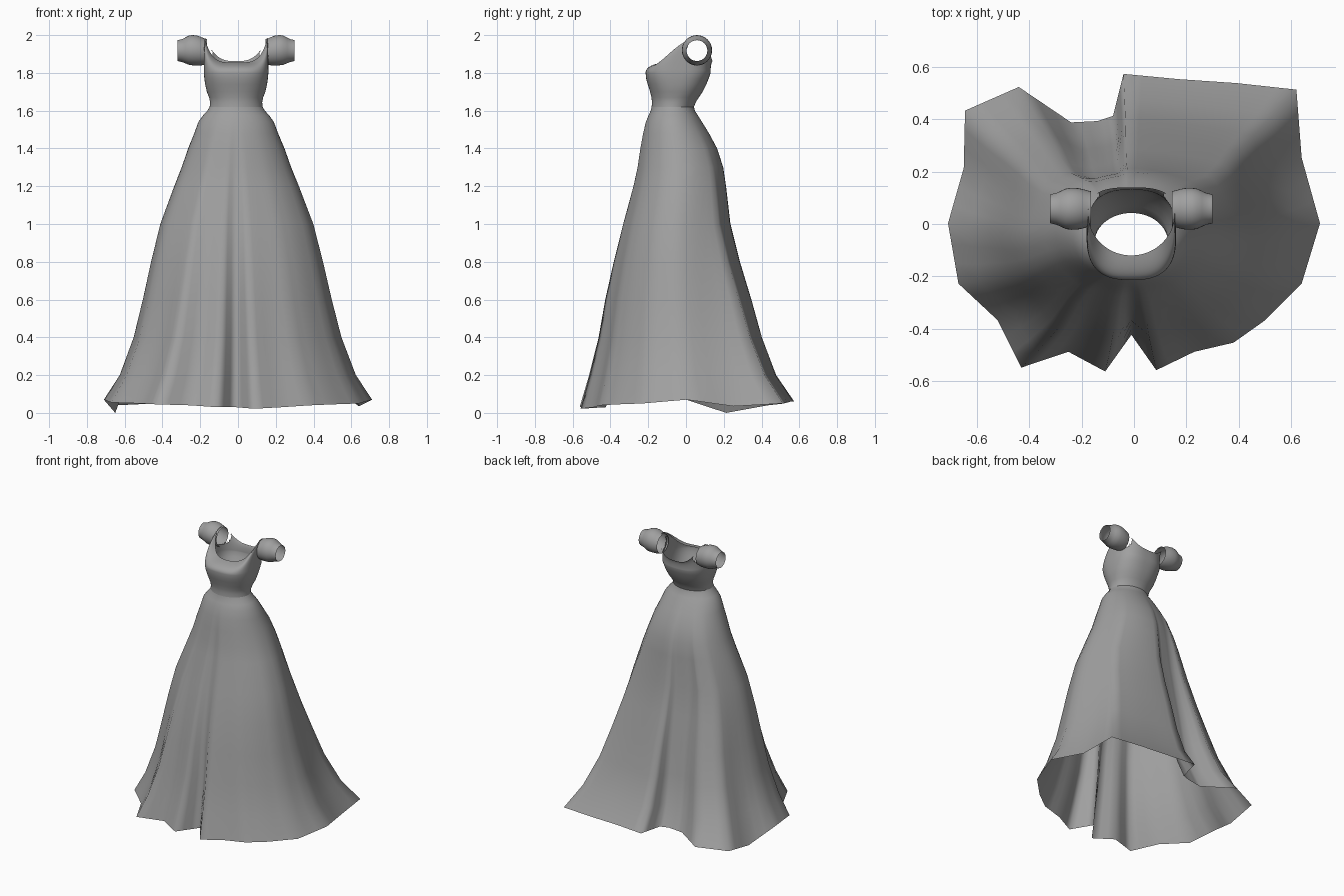
import bpy, math
from math import sin, cos, pi

if "Cube" in bpy.data.objects:
    bpy.data.objects.remove(bpy.data.objects["Cube"])

CX = -0.01  # bodice centre line

grey = bpy.data.materials.new("grey_cloth")
grey.diffuse_color = (0.35, 0.35, 0.35, 1)
grey.use_nodes = True
grey.node_tree.nodes["Principled BSDF"].inputs["Base Color"].default_value = grey.diffuse_color


def loft(name, rings, keep=None):
    """Skin a stack of closed rings, optionally dropping faces."""
    n = len(rings[0])
    verts = [p for r in rings for p in r]
    faces = []
    for k in range(len(rings) - 1):
        for i in range(n):
            j = (i + 1) % n
            f = (k * n + i, k * n + j, (k + 1) * n + j, (k + 1) * n + i)
            c = [sum(verts[v][a] for v in f) / 4 for a in range(3)]
            if keep is None or keep(c):
                faces.append(f)
    me = bpy.data.meshes.new(name)
    me.from_pydata(verts, [], faces)
    me.materials.append(grey)
    me.shade_smooth()
    ob = bpy.data.objects.new(name, me)
    bpy.context.collection.objects.link(ob)
    return ob


def spow(v, e):
    return math.copysign(abs(v) ** e, v)


# Skirt: ragged hem outline (x, y, z), blended up into a round waist
hem = [(.71, 0, .07), (.64, .25, .035), (.62, .51, .05), (.39, .535, .055), (.17, .55, .06),
       (-.04, .57, .06), (-.08, .41, .06), (-.14, .39, .06), (-.24, .385, .05), (-.44, .52, .05),
       (-.645, .43, .04), (-.65, .21, 0), (-.71, 0, .07), (-.67, -.23, .055), (-.52, -.37, .05),
       (-.43, -.55, .045), (-.25, -.49, .04), (-.11, -.565, .03), (-.01, -.425, .03),
       (.085, -.56, .022), (.23, -.49, .03), (.38, -.455, .04), (.5, -.37, .045), (.64, -.23, .05)]
SUB = 3
outline = []
for i, a in enumerate(hem):
    b = hem[(i + 1) % len(hem)]
    outline += [[a[k] + (b[k] - a[k]) * s / SUB for k in range(3)] for s in range(SUB)]

# height, half width, front y, back y
levels = [(.05, .71, -.565, .57), (.2, .625, -.515, .475), (.4, .55, -.465, .4), (.6, .5, -.43, .345),
          (.8, .455, -.385, .285), (1.0, .405, -.335, .235), (1.2, .33, -.28, .212), (1.3, .29, -.258, .197),
          (1.4, .255, -.243, .165), (1.48, .222, -.228, .122), (1.54, .2, -.213, .085),
          (1.575, .175, -.198, .063), (1.6, .152, -.187, .047), (1.62, .14, -.182, .042)]
rings = []
for k, (z, hx, yf, yb) in enumerate(levels):
    w = max(0, 1 - (z - .05) / 1.5)
    cx, cy, hy = CX * (1 - w), (yf + yb) / 2, (yb - yf) / 2
    ring = []
    for x, y, hz in outline:
        u, v = x / .71, y / .567
        a = math.atan2(v, u)
        ring.append((cx + hx * (u * w + cos(a) * (1 - w)), cy + hy * (v * w + sin(a) * (1 - w)),
                     hz if k == 0 else z))
    rings.append(ring)
loft("skirt", rings)

# Bodice: fitted rings up to the bust, then curved in to a scooped neckline
N = 96
ANG = [2 * pi * i / N for i in range(N)]
fitted = [(1.62, .14, -.182, .042), (1.645, .138, -.18, .052), (1.67, .143, -.183, .068),
          (1.7, .155, -.19, .088), (1.74, .164, -.203, .108), (1.77, .168, -.211, .12), (1.8, .171, -.214, .13)]
rings = []
for z, hx, yf, yb in fitted:
    e = 1 - .25 * (z - 1.62) / .18
    rings.append([(CX + hx * spow(cos(a), e), (yf + yb) / 2 + (yb - yf) / 2 * spow(sin(a), e), z) for a in ANG])


def neckline(a):
    if sin(a) < 0:
        x, y = .165 * cos(a), .04 + .16 * sin(a)
        t = min(1, (y + .12) / .16)
        z = 1.855 + .13 * t * t * (3 - 2 * t)
    else:
        x, y = .165 * spow(cos(a), .7), .04 + .1 * spow(sin(a), .7)
        z = 1.862 + .123 * abs(x / .165) ** 3
    return CX + x, y, z


base = rings[-1]
STEPS = 14
for s in range(1, STEPS + 1):
    t = s / STEPS
    ring = []
    for a, p in zip(ANG, base):
        q = neckline(a)
        m = (p[0], p[1], p[2] + .75 * (q[2] - p[2]))
        ring.append(tuple((1 - t) ** 2 * p[k] + 2 * t * (1 - t) * m[k] + t * t * q[k] for k in range(3)))
    rings.append(ring)

SY, SZ = .058, 1.92  # sleeve axis
loft("bodice", rings, lambda c: abs(c[0] - CX) < .1 or math.hypot(c[1] - SY, c[2] - SZ) > .06)

# Puffed sleeves: distance from centre line, radius, height of axis
puff = [(.155, .067, 1.913), (.168, .07, 1.912), (.185, .075, 1.915), (.205, .079, 1.918), (.23, .08, 1.92),
        (.25, .077, 1.92), (.27, .068, 1.919), (.285, .061, 1.918), (.298, .058, 1.918), (.31, .055, 1.918)]
for side, name in ((1, "right_sleeve"), (-1, "left_sleeve")):
    loft(name, [[(CX + side * d, SY + side * r * cos(a), z + r * sin(a)) for a in ANG[::3]]
                for d, r, z in puff])
